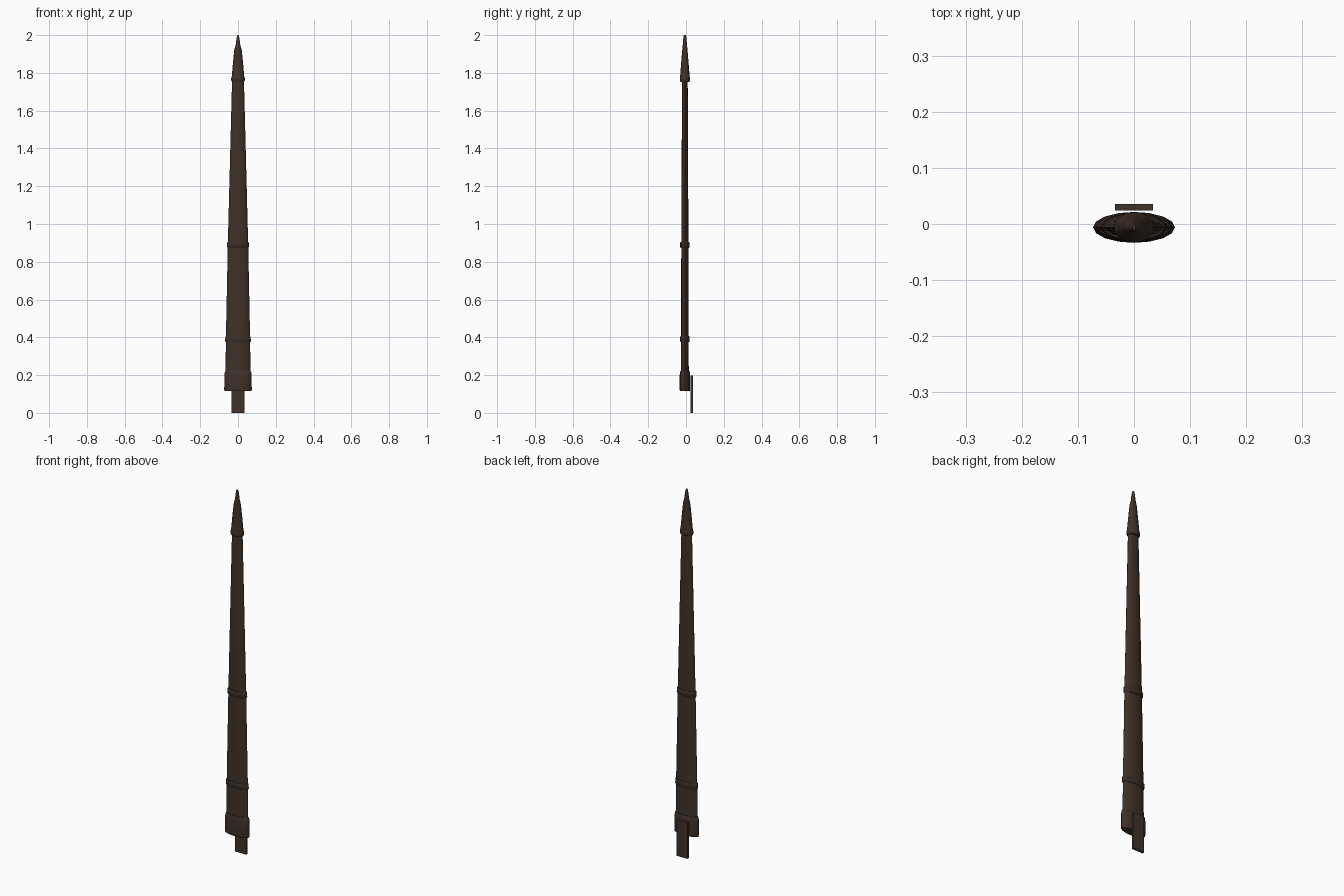
import bpy, bmesh, math

if "Cube" in bpy.data.objects:
    bpy.data.objects.remove(bpy.data.objects["Cube"])

CY = -0.006  # centre of the sheath in y


def material(name, rgb):
    m = bpy.data.materials.new(name)
    m.diffuse_color = (*rgb, 1)
    m.use_nodes = True
    m.node_tree.nodes["Principled BSDF"].inputs["Base Color"].default_value = m.diffuse_color
    return m


leather = material("brown leather", (0.050, 0.031, 0.021))
dark = material("dark brown leather", (0.041, 0.027, 0.019))


def finish(bm, name, mat):
    bmesh.ops.recalc_face_normals(bm, faces=bm.faces)
    me = bpy.data.meshes.new(name)
    bm.to_mesh(me)
    bm.free()
    me.materials.append(mat)
    ob = bpy.data.objects.new(name, me)
    bpy.context.collection.objects.link(ob)
    bpy.context.view_layer.objects.active = ob
    ob.select_set(True)
    bpy.ops.object.shade_smooth_by_angle(angle=math.radians(40))
    ob.select_set(False)
    return ob


def loft(name, rings, mat, sides=16, lens=1.0):
    """Stack of oval rings (z, half width, half depth); lens > 1 sharpens the edges."""
    bm = bmesh.new()
    loops = []
    for z, w, d in rings:
        loop = []
        for i in range(sides):
            a = 2 * math.pi * i / sides
            s = math.sin(a)
            y = math.copysign(abs(s) ** lens, s) * d
            loop.append(bm.verts.new((math.cos(a) * w, CY + y, z)))
        loops.append(loop)
    for lo, hi in zip(loops, loops[1:]):
        for i in range(sides):
            j = (i + 1) % sides
            bm.faces.new((lo[i], lo[j], hi[j], hi[i]))
    bm.faces.new(loops[0][::-1])
    bm.faces.new(loops[-1])
    return finish(bm, name, mat)


# Long tapering sheath
loft("sheath_body", [(0.13, 0.067, 0.021), (0.40, 0.064, 0.020),
                     (0.89, 0.054, 0.019), (1.78, 0.031, 0.015)],
     leather, lens=1.25)

# Raised bands around the sheath
for name, z, w in (("lower_band", 0.39, 0.068), ("upper_band", 0.89, 0.058)):
    loft(name, [(z - 0.016, w - 0.003, 0.022), (z - 0.011, w, 0.025),
                (z + 0.011, w - 0.001, 0.025), (z + 0.016, w - 0.004, 0.022)], dark)

# Wide collar at the mouth
loft("mouth_collar", [(0.115, 0.071, 0.026), (0.122, 0.073, 0.0275),
                      (0.20, 0.072, 0.0275), (0.215, 0.070, 0.026),
                      (0.222, 0.066, 0.023)], leather)

# Pointed tip cap
loft("tip_cap", [(1.753, 0.033, 0.024), (1.759, 0.036, 0.027),
                 (1.773, 0.036, 0.027), (1.782, 0.033, 0.025),
                 (1.85, 0.027, 0.020), (1.92, 0.020, 0.014),
                 (1.95, 0.012, 0.011), (1.975, 0.009, 0.009),
                 (1.995, 0.005, 0.007), (2.0, 0.003, 0.005)], leather)

# Flat hanging strap on the back
bm = bmesh.new()
bmesh.ops.create_cube(bm, size=1)
for v in bm.verts:
    v.co.x *= 0.067
    v.co.y = 0.030 + v.co.y * 0.012
    v.co.z = 0.0985 + v.co.z * 0.197
finish(bm, "back_strap", leather)
